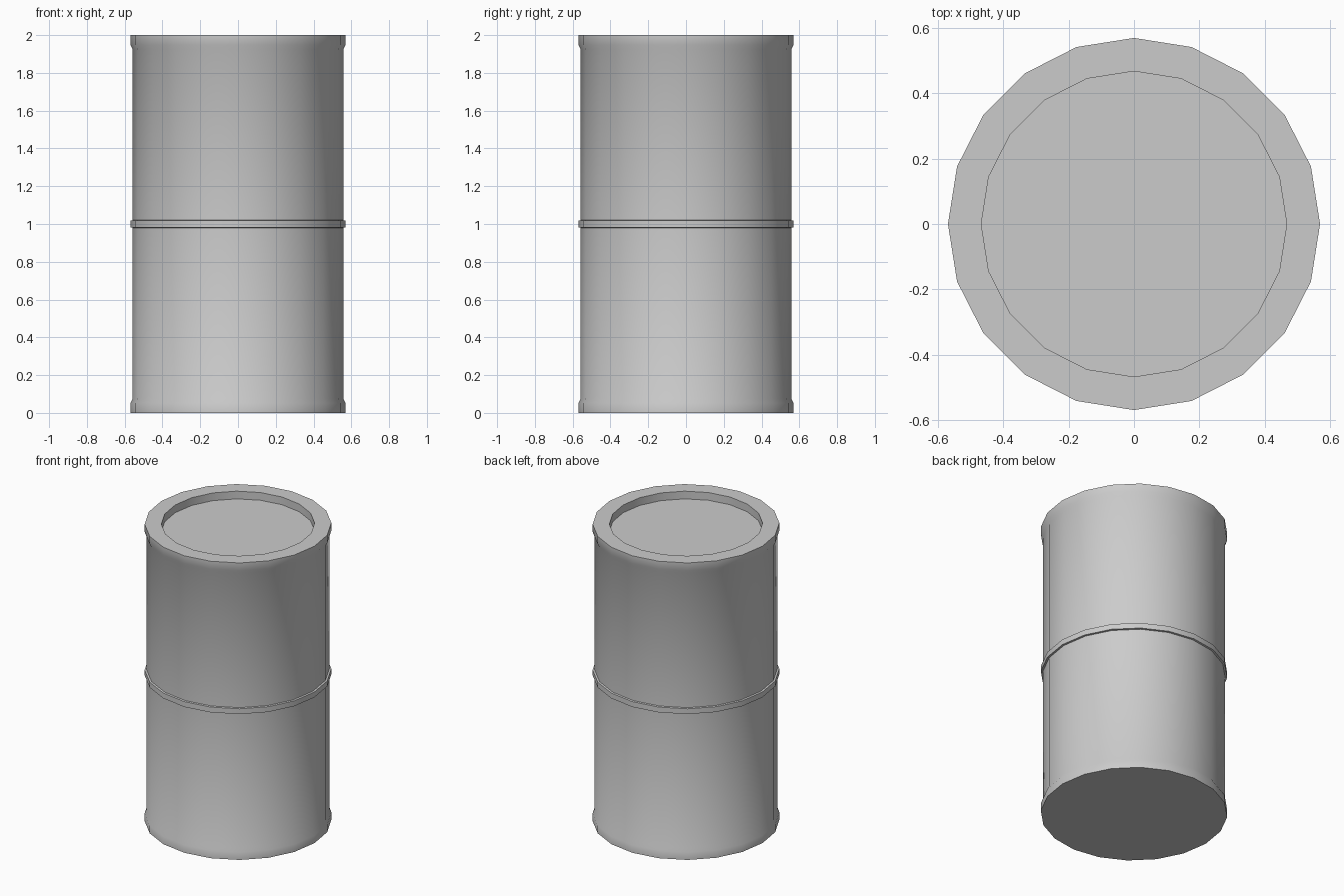
import bpy
import bmesh
import math

if "Cube" in bpy.data.objects:
    bpy.data.objects.remove(bpy.data.objects["Cube"])

SIDES = 20


def lathe(name, profile):
    """Revolve (radius, height) points about z; a radius of 0 is a closed cap."""
    bm = bmesh.new()
    rings = []
    for r, z in profile:
        rings.append([bm.verts.new((r * math.cos(2 * math.pi * i / SIDES),
                                    r * math.sin(2 * math.pi * i / SIDES), z))
                      for i in range(SIDES)])
    for low, high in zip(rings, rings[1:]):
        for i in range(SIDES):
            j = (i + 1) % SIDES
            bm.faces.new((low[i], low[j], high[j], high[i]))
    # Flat bottom and lid
    bm.faces.new(rings[0][::-1])
    bm.faces.new(rings[-1])
    mesh = bpy.data.meshes.new(name)
    bm.to_mesh(mesh)
    bm.free()
    obj = bpy.data.objects.new(name, mesh)
    bpy.context.collection.objects.link(obj)
    bpy.ops.object.select_all(action='DESELECT')
    bpy.context.view_layer.objects.active = obj
    obj.select_set(True)
    bpy.ops.object.shade_smooth_by_angle(angle=math.radians(30))
    return obj


BODY, RIM, LID = 0.558, 0.57, 0.468

# Barrel: flared end rims, a raised hoop at mid height and a sunken lid
lathe("barrel", [
    (RIM, 0.0), (RIM, 0.052), (BODY, 0.075),
    (BODY, 0.98), (RIM, 0.982), (RIM, 1.018), (BODY, 1.02),
    (BODY, 1.925), (RIM, 1.948), (RIM, 2.0),
    (LID, 2.0), (LID, 1.948),
])
